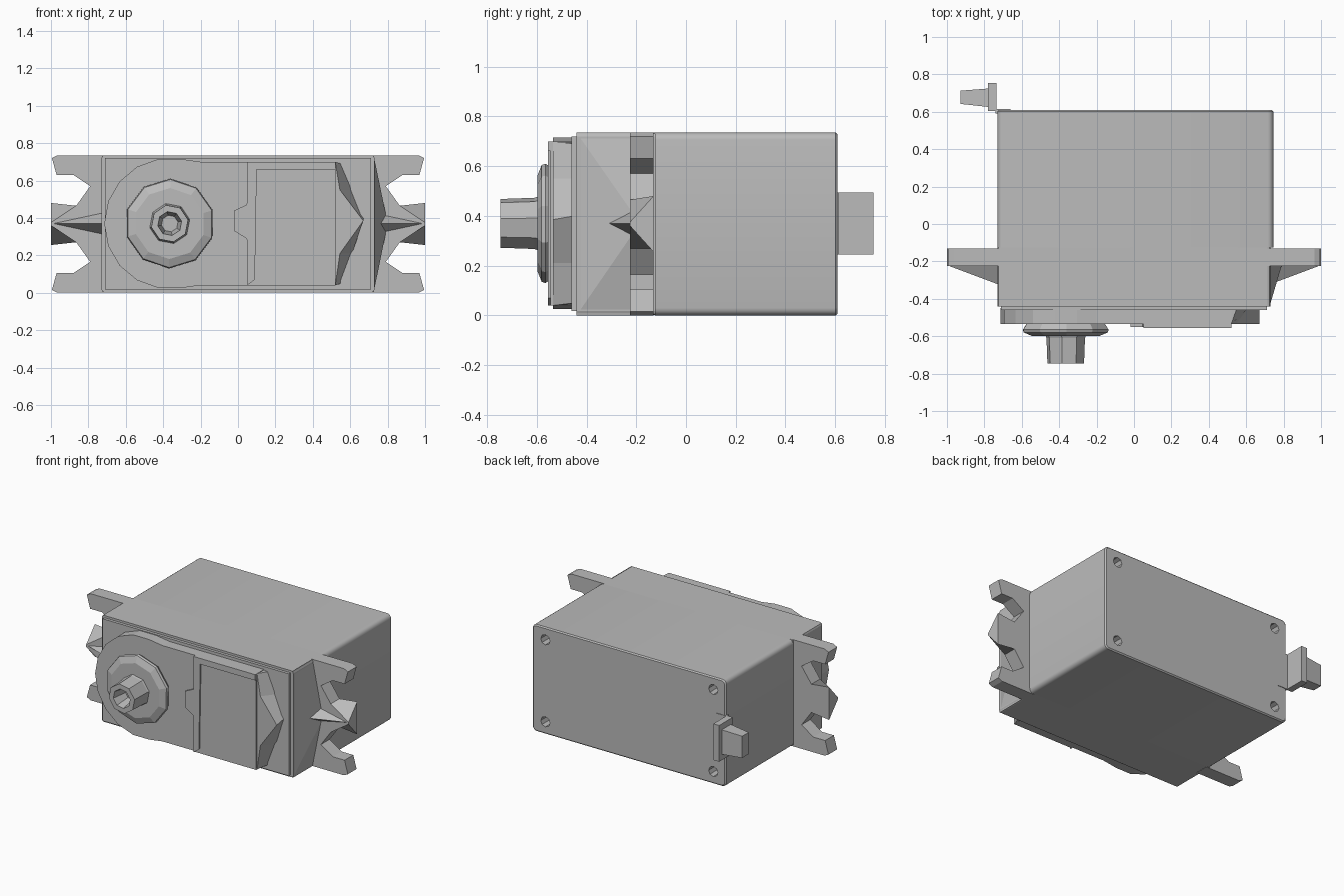
import bpy, bmesh, math

if "Cube" in bpy.data.objects:
    bpy.data.objects.remove(bpy.data.objects["Cube"])

grey = bpy.data.materials.new("mid grey")
grey.diffuse_color = (0.5, 0.5, 0.5, 1)
grey.use_nodes = True
grey.node_tree.nodes["Principled BSDF"].inputs["Base Color"].default_value = grey.diffuse_color
CX, CZ = -0.365, 0.37          # output shaft axis


def loft(name, rings, smooth=False):
    """Skin closed rings of 3D points and cap both ends."""
    bm = bmesh.new()
    rows = [[bm.verts.new(p) for p in r] for r in rings]
    n = len(rows[0])
    for a, b in zip(rows, rows[1:]):
        for i in range(n):
            j = (i + 1) % n
            bm.faces.new((a[i], a[j], b[j], b[i]))
    bm.faces.new(rows[0])
    bm.faces.new(rows[-1])
    bmesh.ops.recalc_face_normals(bm, faces=bm.faces)
    me = bpy.data.meshes.new(name)
    bm.to_mesh(me)
    bm.free()
    me.materials.append(grey)
    ob = bpy.data.objects.new(name, me)
    bpy.context.collection.objects.link(ob)
    if smooth:
        bpy.ops.object.select_all(action='DESELECT')
        ob.select_set(True)
        bpy.context.view_layer.objects.active = ob
        bpy.ops.object.shade_smooth_by_angle(angle=math.radians(35))
    return ob


def at_y(outline, y):
    return [(x, y, z) for x, z in outline]


def prism(name, outline, y0, y1):
    return loft(name, [at_y(outline, y0), at_y(outline, y1)])


def rect(x0, x1, z0, z1):
    return [(x0, z0), (x1, z0), (x1, z1), (x0, z1)]


def round_rect(x0, x1, z0, z1, r, n=4):
    pts = []
    for cx, cz, a0 in ((x1 - r, z1 - r, 0), (x0 + r, z1 - r, 90),
                       (x0 + r, z0 + r, 180), (x1 - r, z0 + r, 270)):
        for i in range(n + 1):
            a = math.radians(a0 + 90 * i / n)
            pts.append((cx + r * math.cos(a), cz + r * math.sin(a)))
    return pts


def circle(cx, cz, r, n, turn=0.0):
    return [(cx + r * math.cos(turn + math.tau * i / n),
             cz + r * math.sin(turn + math.tau * i / n)) for i in range(n)]


def tetra(name, pts):
    """Small solid from four or more corner points."""
    bm = bmesh.new()
    for p in pts:
        bm.verts.new(p)
    bmesh.ops.convex_hull(bm, input=bm.verts)
    me = bpy.data.meshes.new(name)
    bm.to_mesh(me)
    bm.free()
    me.materials.append(grey)
    ob = bpy.data.objects.new(name, me)
    bpy.context.collection.objects.link(ob)
    return ob


def cut(target, cutter):
    mod = target.modifiers.new("cut", 'BOOLEAN')
    mod.object = cutter
    mod.solver = 'EXACT'
    cutter.hide_render = True
    cutter.hide_viewport = True


# rear case with softened corners and four screw holes
outer = round_rect(-0.73, 0.745, 0, 0.735, 0.03)
inner = round_rect(-0.722, 0.737, 0.008, 0.727, 0.025)
rear_case = loft("rear_case", [at_y(outer, -0.125), at_y(outer, 0.602), at_y(inner, 0.61)], True)
for i, x in enumerate((-0.635, 0.645)):
    for j, z in enumerate((0.085, 0.65)):
        cut(rear_case, prism(f"screw_hole_cutter_{i}{j}", circle(x, z, 0.035, 8), 0.5, 0.7))

# middle case and stepped front plate
prism("middle_case", round_rect(-0.73, 0.73, 0.002, 0.735, 0.015, 2), -0.44, -0.125)
prism("front_plate", rect(-0.71, 0.71, 0.017, 0.72), -0.46, -0.43)

# mounting flanges with open slots, centre lobe flares towards the back
prong = [(0.70, 0.735), (0.965, 0.735), (0.995, 0.72), (0.97, 0.63), (0.88, 0.63),
         (0.79, 0.57), (0.865, 0.465)]
low = [(x, 0.735 - z) for x, z in reversed(prong)]
front_edge = prong + [(1.0, 0.375), (1.0, 0.36)] + low
back_edge = prong + [(1.0, 0.48), (1.0, 0.255)] + low
for side, s in (("right", 1), ("left", -1)):
    loft(side + "_flange", [[(s * x, -0.225, z) for x, z in front_edge],
                            [(s * x, -0.13, z) for x, z in back_edge]])
    tetra(side + "_flange_rib", [(s * 0.72, -0.325, 0.37), (s * 1.0, -0.22, 0.37),
                                 (s * 0.72, -0.22, 0.43), (s * 0.72, -0.22, 0.31)])
# sloped shoulder on the right side of the case
tetra("right_shoulder", [(0.725, -0.44, 0.735), (0.725, -0.44, 0.0), (0.725, -0.22, 0.735),
                         (0.725, -0.22, 0.0), (0.79, -0.22, 0.42), (0.79, -0.22, 0.32)])

# raised gear cover: round end running into a straight block
arc = [(CX + 0.35 * math.cos(math.radians(a)), CZ + 0.35 * math.sin(math.radians(a)))
       for a in range(80, 281, 20)]
prism("gear_cover", [(0.06, 0.70), (-0.2, 0.70)] + arc + [(-0.2, 0.04), (0.06, 0.04)], -0.535, -0.45)
prism("cover_tab", [(0.06, 0.53), (0.045, 0.47), (-0.02, 0.44), (-0.02, 0.33), (0.045, 0.29),
                    (0.06, 0.25)], -0.55, -0.5)

# square panel with raised lip on the left and top
prism("panel", rect(0.05, 0.52, 0.04, 0.70), -0.545, -0.45)
prism("panel_lip", [(0.05, 0.04), (0.09, 0.07), (0.10, 0.66), (0.52, 0.66), (0.52, 0.70),
                    (0.05, 0.70)], -0.555, -0.5)
# pointed end block beside the panel
loft("panel_point", [at_y([(0.5, 0.70), (0.52, 0.70), (0.545, 0.55), (0.67, 0.385), (0.545, 0.21),
                           (0.52, 0.04), (0.5, 0.04)], -0.535),
                     at_y([(0.5, 0.70), (0.55, 0.69), (0.61, 0.55), (0.67, 0.40), (0.61, 0.21),
                           (0.55, 0.05), (0.5, 0.04)], -0.45)])

# bearing collar around the shaft
loft("bearing_collar", [at_y(circle(CX, CZ, r, 10, 0.3), y) for r, y in
                        ((0.21, -0.52), (0.24, -0.565), (0.235, -0.58), (0.19, -0.598))])
# hollow output shaft: outer wall, then down into the bore
loft("output_shaft", [at_y(circle(CX, CZ, r, 8, 0.2), y) for r, y in
                      ((0.115, -0.58), (0.105, -0.61), (0.1, -0.745), (0.065, -0.745),
                       (0.045, -0.64))])

# cable strain relief at the rear left corner
prism("cable_plate", rect(-0.78, -0.735, 0.245, 0.495), 0.605, 0.753)
loft("cable_stub", [[(x, y0, z0), (x, y1, z0), (x, y1, z1), (x, y0, z1)] for x, y0, y1, z0, z1 in
                    ((-0.77, 0.625, 0.725, 0.285, 0.455), (-0.927, 0.642, 0.713, 0.295, 0.445))])
prism("cable_foot", rect(-0.74, -0.66, 0.245, 0.495), 0.59, 0.614)
